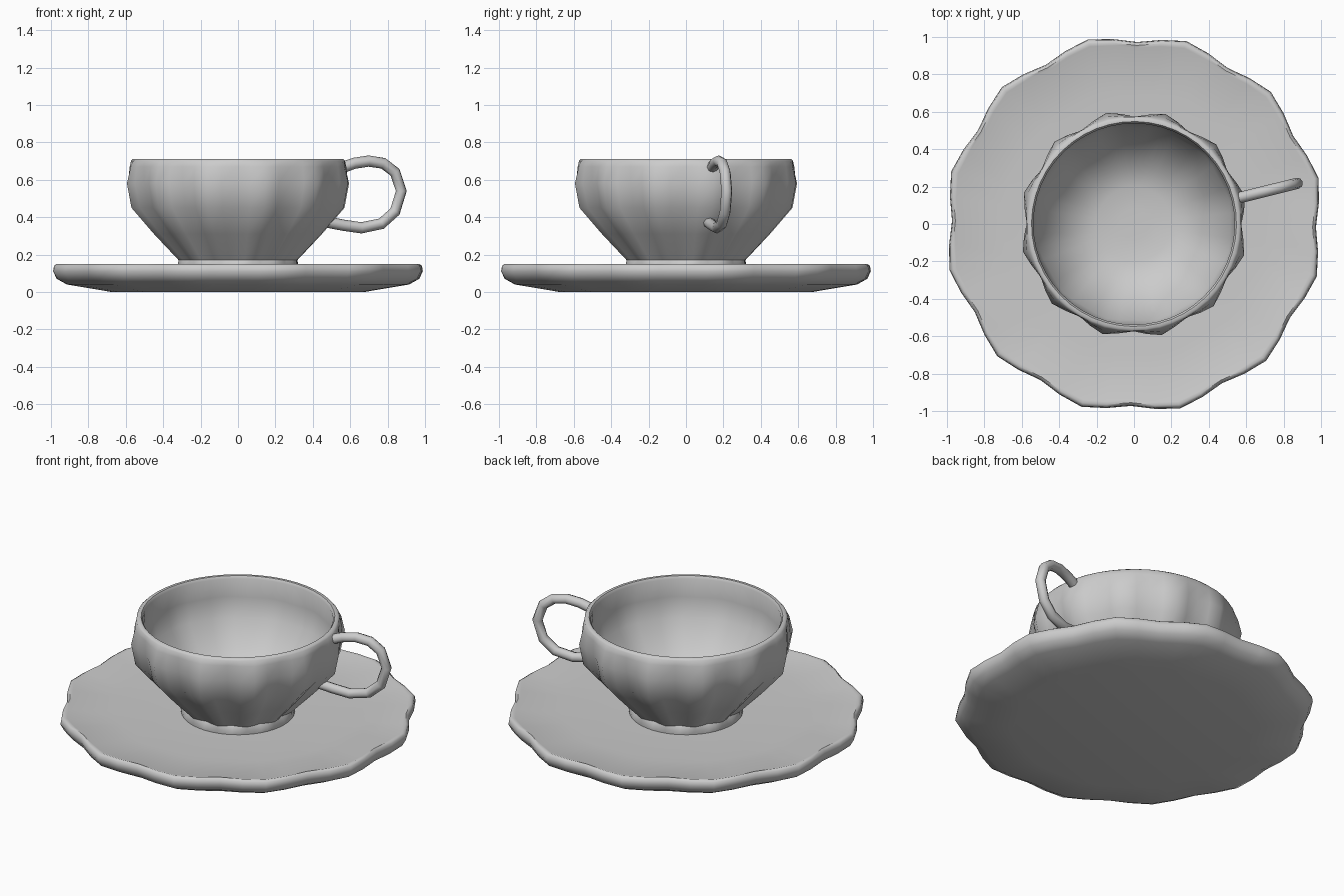
import bpy, bmesh, math

if "Cube" in bpy.data.objects:
    bpy.data.objects.remove(bpy.data.objects["Cube"])

LOBES, SEG = 12, 48
PHASE = math.radians(14)


def finish(obj, angle):
    bpy.ops.object.select_all(action='DESELECT')
    obj.select_set(True)
    bpy.context.view_layer.objects.active = obj
    bpy.ops.object.shade_smooth_by_angle(angle=math.radians(angle))


def lathe(name, profile, angle=50):
    """Revolve (radius, z, lobe depth) points; first and last close on the axis."""
    bm = bmesh.new()
    rings = []
    for r, z, amp in profile:
        ring = []
        for i in range(SEG):
            a = PHASE + i * math.tau / SEG
            rr = r + amp * math.cos(LOBES * (a - PHASE))
            ring.append(bm.verts.new((rr * math.cos(a), rr * math.sin(a), z)))
        rings.append(ring)
    for lo, hi in zip(rings, rings[1:]):
        for i in range(SEG):
            j = (i + 1) % SEG
            bm.faces.new((lo[i], lo[j], hi[j], hi[i]))
    bm.faces.new(rings[0][::-1])
    bm.faces.new(rings[-1])
    bmesh.ops.recalc_face_normals(bm, faces=bm.faces)
    mesh = bpy.data.meshes.new(name)
    bm.to_mesh(mesh)
    bm.free()
    obj = bpy.data.objects.new(name, mesh)
    bpy.context.collection.objects.link(obj)
    finish(obj, angle)
    return obj


# Saucer: scalloped edge, shallow dished top
lathe("saucer", [
    (0.68, 0.00, 0.008), (0.92, 0.04, 0.016), (0.975, 0.07, 0.02),
    (0.995, 0.11, 0.022), (0.99, 0.14, 0.022), (0.975, 0.15, 0.02),
    (0.96, 0.145, 0.018), (0.70, 0.13, 0.006), (0.40, 0.122, 0.0),
    (0.10, 0.12, 0.0)])

# Cup: fluted outside, round lip, smooth bowl inside
lathe("cup", [
    (0.32, 0.11, 0.0), (0.325, 0.145, 0.0), (0.315, 0.17, 0.012),
    (0.445, 0.31, 0.018), (0.565, 0.45, 0.022), (0.592, 0.58, 0.02),
    (0.583, 0.67, 0.008), (0.575, 0.70, 0.002), (0.565, 0.71, 0.0),
    (0.548, 0.71, 0.0), (0.538, 0.695, 0.0), (0.545, 0.58, 0.006),
    (0.52, 0.46, 0.006), (0.42, 0.32, 0.004), (0.31, 0.215, 0.0),
    (0.20, 0.185, 0.0), (0.08, 0.18, 0.0)])

# Handle: round tube in a radial plane
path = [(0.575, 0.665), (0.64, 0.688), (0.72, 0.70), (0.80, 0.688),
        (0.865, 0.64), (0.90, 0.54), (0.865, 0.43), (0.79, 0.365),
        (0.68, 0.343), (0.58, 0.357), (0.485, 0.375)]
curve = bpy.data.curves.new("handle_path", 'CURVE')
curve.dimensions = '3D'
curve.bevel_depth = 0.03
curve.bevel_resolution = 2
curve.use_fill_caps = True
spline = curve.splines.new('POLY')
spline.points.add(len(path) - 1)
for p, (r, z) in zip(spline.points, path):
    p.co = (r * math.cos(PHASE), r * math.sin(PHASE), z, 1)
handle = bpy.data.objects.new("handle", curve)
bpy.context.collection.objects.link(handle)
bpy.ops.object.select_all(action='DESELECT')
handle.select_set(True)
bpy.context.view_layer.objects.active = handle
bpy.ops.object.convert(target='MESH')
finish(bpy.context.view_layer.objects.active, 60)
